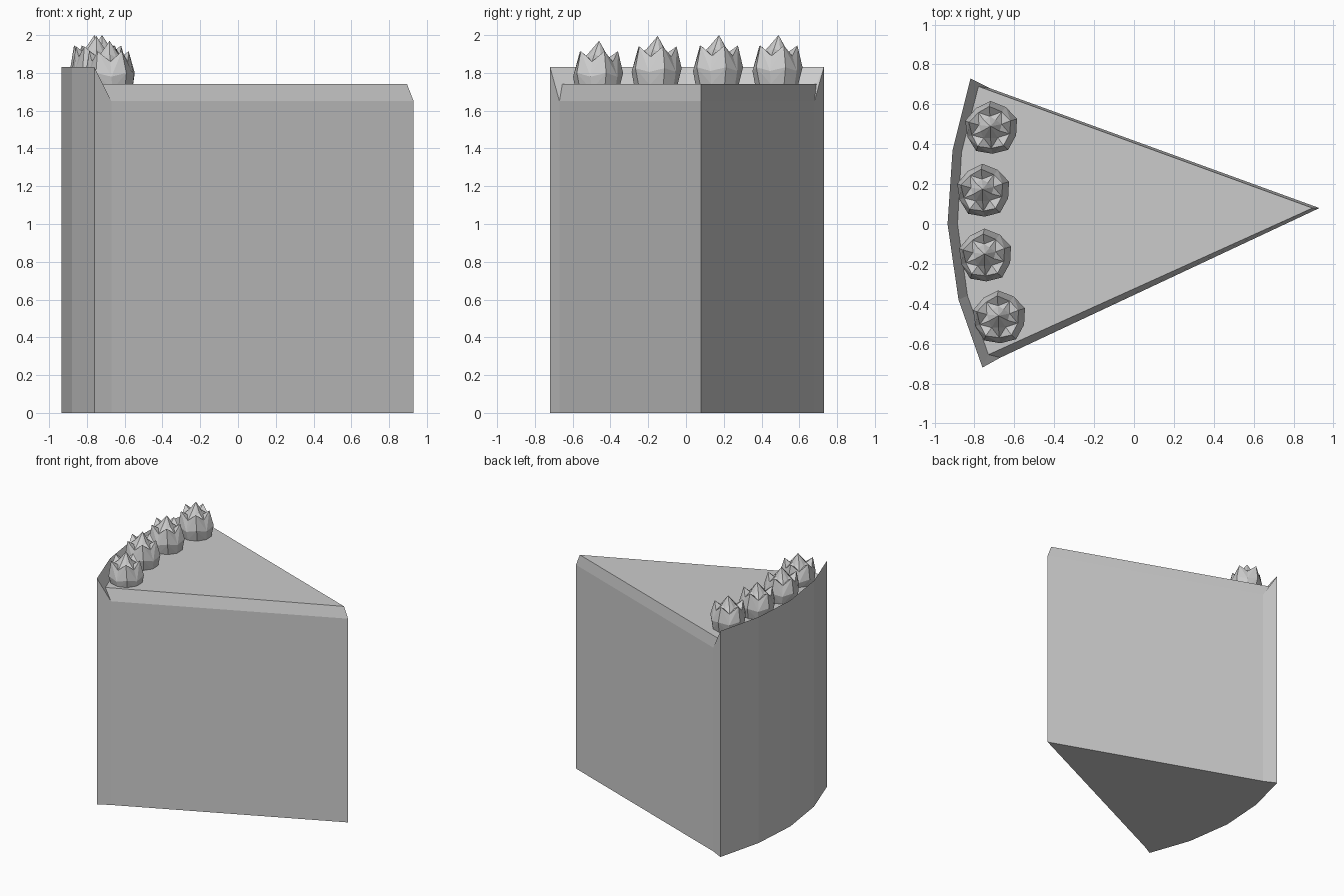
import bpy
import bmesh
from math import cos, sin, tau

cube = bpy.data.objects.get("Cube")
if cube:
    bpy.data.objects.remove(cube, do_unlink=True)

grey = bpy.data.materials.new("plain_grey")
grey.use_nodes = True
colour = (0.6, 0.6, 0.6, 1)
grey.diffuse_color = colour
grey.node_tree.nodes["Principled BSDF"].inputs["Base Color"].default_value = colour


def finish(name, bm):
    """Turn a bmesh into a flat shaded object."""
    bmesh.ops.recalc_face_normals(bm, faces=bm.faces[:])
    mesh = bpy.data.meshes.new(name)
    bm.to_mesh(mesh)
    bm.free()
    mesh.materials.append(grey)
    obj = bpy.data.objects.new(name, mesh)
    bpy.context.collection.objects.link(obj)
    return obj


# Cake slice: wedge outline with a raised, curved back rim
SIDE, TOP, RIM = 1.65, 1.74, 1.83
tip = (0.93, 0.08)
north, south = (-0.72, 0.68), (-0.67, -0.67)
back = [(-0.82, 0.73), (-0.91, 0.37), (-0.935, 0), (-0.88, -0.38), (-0.76, -0.72)]
inner_back = [(-0.78, 0.69), (-0.865, 0.36), (-0.885, 0), (-0.835, -0.36), (-0.73, -0.655)]

bm = bmesh.new()


def ring(points, z):
    return [bm.verts.new((x, y, z)) for x, y in points]


base = ring([tip, north, *back, south], 0)
t, n, s = ring([tip, north, south], SIDE)
rim = ring(back, RIM)
icing = ring([(0.895, 0.08), *inner_back], TOP)
upper = [t, n, *rim, s]

bm.faces.new(base)
bm.faces.new(icing)
for i in range(len(base)):
    j = (i + 1) % len(base)
    bm.faces.new((base[i], base[j], upper[j], upper[i]))
for i in range(len(rim) - 1):
    bm.faces.new((rim[i], rim[i + 1], icing[i + 2], icing[i + 1]))
# Side bevels and the little corner triangles that meet the rim
bm.faces.new((t, n, icing[1], icing[0]))
bm.faces.new((s, t, icing[0], icing[-1]))
bm.faces.new((n, rim[0], icing[1]))
bm.faces.new((rim[-1], s, icing[-1]))
finish("cake_slice", bm)


# Berries: faceted bud, five pointed leaves and a central peak
def berry(name, x, y, z):
    bm = bmesh.new()
    sides = 10

    def loop(radius, height, alternate=None):
        verts = []
        for k in range(sides):
            r, h = alternate if alternate and k % 2 else (radius, height)
            a = tau * k / sides + 0.35
            lean = -0.06 * h
            verts.append(bm.verts.new((r * cos(a) + lean, r * sin(a), h)))
        return verts

    loops = [
        loop(0.115, 0),
        loop(0.137, 0.09, (0.128, 0.07)),
        loop(0.11, 0.205, (0.1, 0.15)),
        loop(0.06, 0.17, (0.05, 0.19)),
    ]
    bm.faces.new(loops[0])
    for low, high in zip(loops, loops[1:]):
        for k in range(sides):
            m = (k + 1) % sides
            if k % 2:
                bm.faces.new((low[k], low[m], high[m]))
                bm.faces.new((low[k], high[m], high[k]))
            else:
                bm.faces.new((low[k], low[m], high[k]))
                bm.faces.new((low[m], high[m], high[k]))
    peak = bm.verts.new((-0.01, 0.01, 0.26))
    for k in range(sides):
        bm.faces.new((loops[-1][k], loops[-1][(k + 1) % sides], peak))
    finish(name, bm).location = (x, y, z)


spots = [(-0.71, 0.48, 1.74), (-0.75, 0.165, 1.74), (-0.74, -0.16, 1.735), (-0.67, -0.47, 1.71)]
for number, spot in enumerate(spots, 1):
    berry(f"berry_{number}", *spot)
